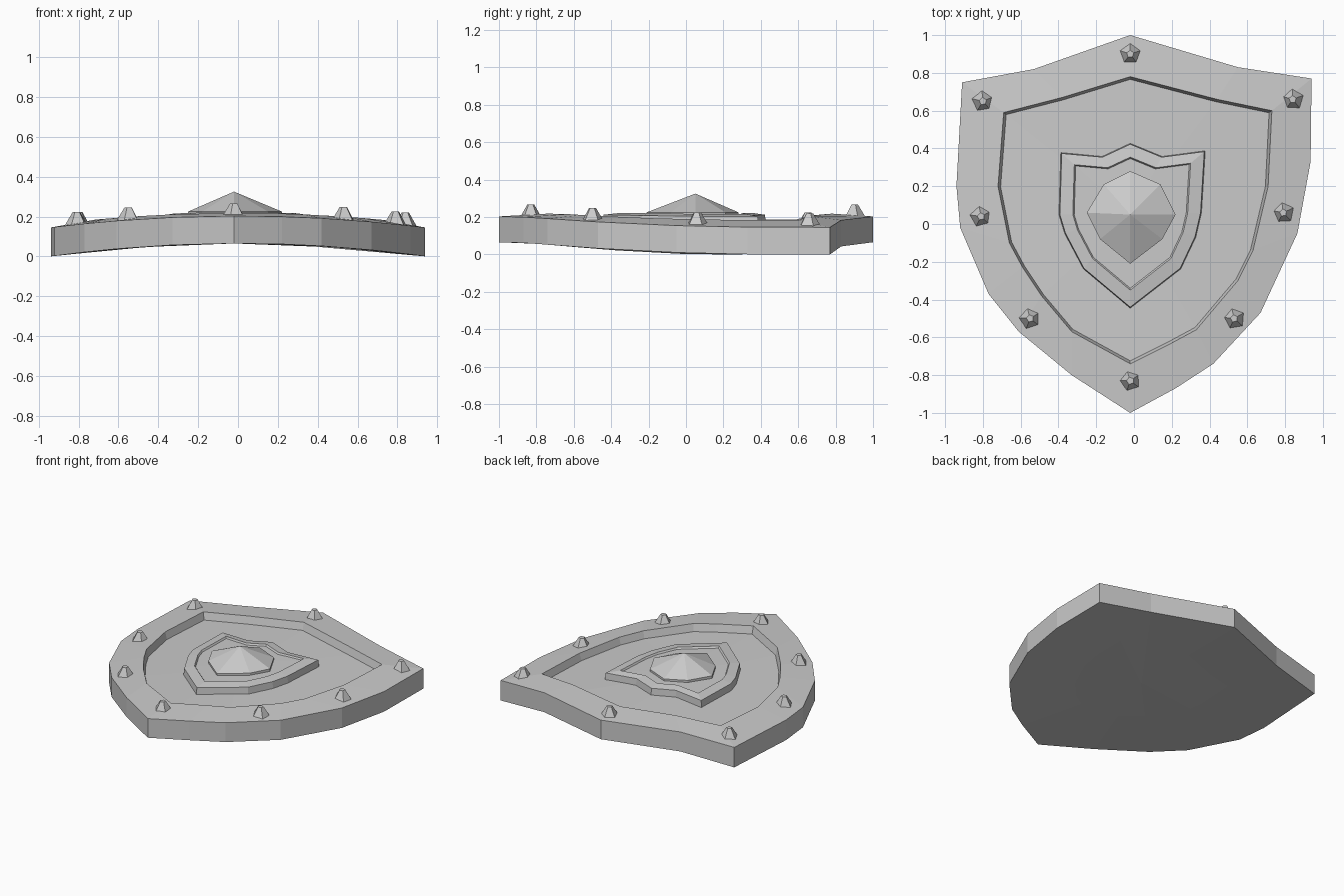
import bpy, bmesh, math
from mathutils import Matrix

if "Cube" in bpy.data.objects:
    bpy.data.objects.remove(bpy.data.objects["Cube"])

CX = -0.02  # axis of the shield's points


def finish(bm, name):
    bmesh.ops.recalc_face_normals(bm, faces=bm.faces)
    me = bpy.data.meshes.new(name)
    bm.to_mesh(me)
    bm.free()
    ob = bpy.data.objects.new(name, me)
    bpy.context.collection.objects.link(ob)
    return ob


def scaled(outline, s, c=(CX, 0.05)):
    return [(c[0] + (x - c[0]) * s, c[1] + (y - c[1]) * s) for x, y in outline]


def loft(name, rings, first, last):
    """Bridge (outline, height function) rings; fan each end to a centre point."""
    bm = bmesh.new()
    loops = [[bm.verts.new((x, y, h(x))) for x, y in o] for o, h in rings]
    n = len(loops[0])
    for a, b in zip(loops, loops[1:]):
        for i in range(n):
            j = (i + 1) % n
            bm.faces.new((a[i], a[j], b[j], b[i]))
    for loop, tip in ((loops[0], first), (loops[-1], last)):
        c = bm.verts.new(tip)
        for i in range(n):
            bm.faces.new((loop[i], loop[(i + 1) % n], c))
    return finish(bm, name)


def curve(top, drop):
    return lambda x: top - drop * (x / 0.94) ** 2


back = curve(0.065, 0.065)
edge = curve(0.203, 0.058)
lip = curve(0.218, 0.058)
panel = curve(0.165, 0.058)

# Shield body: curved back, thick edge, raised rim and recessed panel
outer = [(CX, 1), (.55, .83), (.94, .77), (.935, .33), (.865, -.05), (.67, -.47),
         (.42, -.74), (.22, -.87), (CX, -1), (-.33, -.80), (-.61, -.57),
         (-.77, -.37), (-.92, -.02), (-.94, .2), (-.91, .75), (-.53, .82)]
inner = [(CX, .78), (.44, .66), (.73, .60), (.71, .2), (.63, -.14), (.55, -.30),
         (.33, -.56), (.20, -.63), (CX, -.74), (-.33, -.57), (-.49, -.38),
         (-.59, -.23), (-.66, -.10), (-.72, .2), (-.69, .59), (-.38, .67)]
loft("shield_body",
     [(scaled(outer, .5), back), (outer, back), (outer, edge), (inner, lip),
      (scaled(inner, .98), panel), (scaled(inner, .5), panel)],
     (CX, .05, .065), (CX, .05, .165))

# Small raised shield plate in the centre
plate = [(CX, .43), (.15, .36), (.38, .39), (.36, .06), (.33, -.07), (.25, -.24),
         (CX, -.45), (-.27, -.24), (-.37, -.05), (-.40, .05), (-.39, .38), (-.17, .36)]
loft("centre_plate",
     [(plate, lambda x: .13), (scaled(plate, .98), curve(.212, .058)),
      (scaled(plate, .8), curve(.222, .058)), (scaled(plate, .78), curve(.21, .058))],
     (CX, .05, .12), (CX, .05, .215))

# Faceted central boss
boss = [(CX, .28), (.14, .21), (.22, .05), (.15, -.08),
        (CX, -.21), (-.18, -.08), (-.25, .06), (-.16, .21)]
loft("centre_boss", [(boss, lambda x: .19), (boss, lambda x: .225)],
     (CX, .05, .18), (CX, .05, .325))

# Faceted rivets around the rim
rivets = [(CX, .90), (.84, .66), (-.80, .65), (.79, .06), (-.81, .04),
          (.53, -.50), (-.55, -.50), (CX, -.83)]
for k, (x, y) in enumerate(rivets):
    bm = bmesh.new()
    bmesh.ops.create_cone(bm, cap_ends=True, segments=5, radius1=.065, radius2=.02,
                          depth=.075,
                          matrix=Matrix.Translation((x, y, edge(x) + .025))
                          @ Matrix.Rotation(k * 1.3, 4, 'Z'))
    finish(bm, "rim_rivet")
